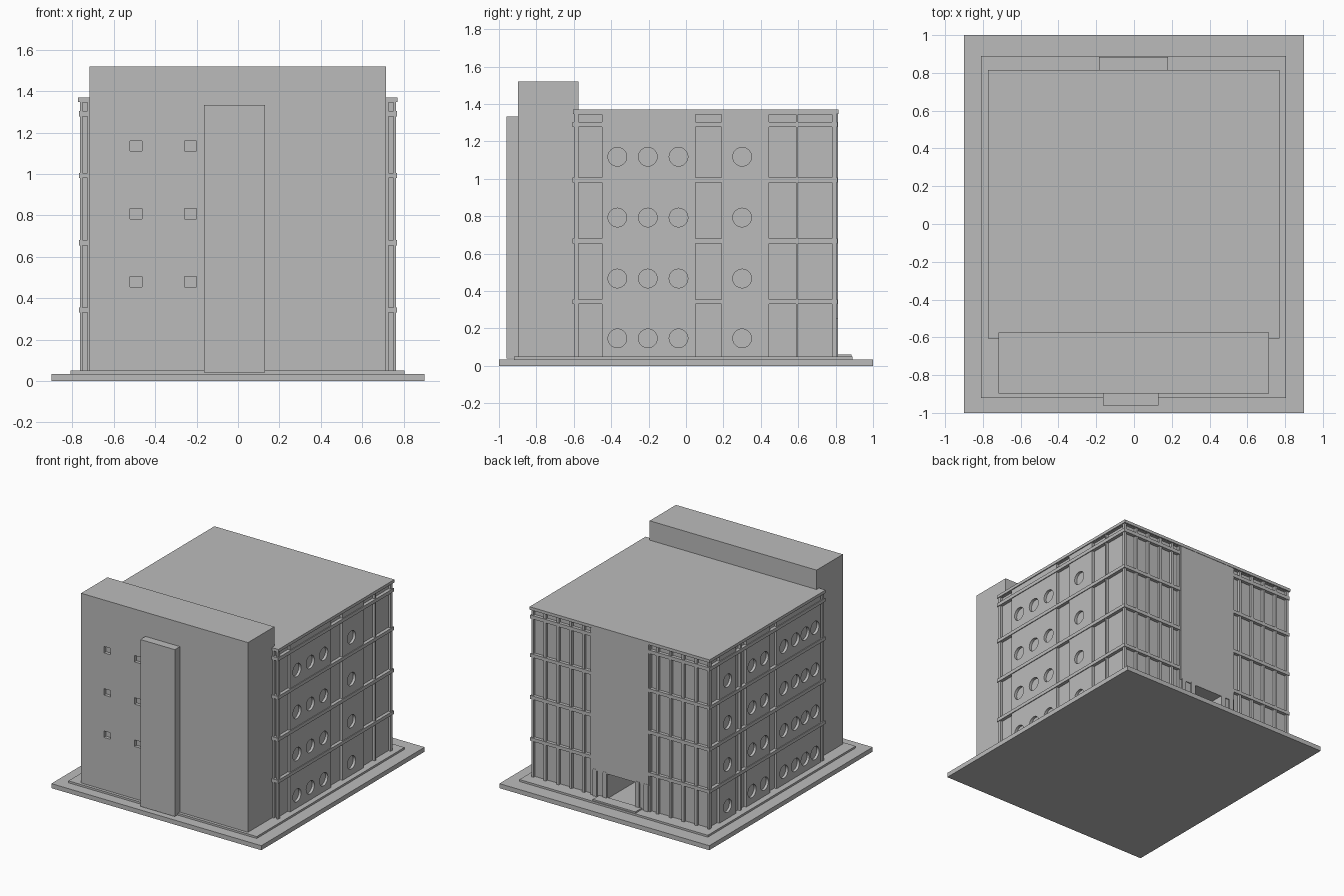
import bpy, bmesh
from mathutils import Matrix

cube = bpy.data.objects.get("Cube")
if cube:
    bpy.data.objects.remove(cube, do_unlink=True)

grey = bpy.data.materials.new("plain grey")
grey.use_nodes = True
COL = (0.5, 0.5, 0.5, 1)
grey.diffuse_color = COL
grey.node_tree.nodes["Principled BSDF"].inputs["Base Color"].default_value = COL


def add_box(bm, x, y, z):
    """Box from three (low, high) ranges."""
    size = [b - a for a, b in (x, y, z)]
    mid = [(a + b) / 2 for a, b in (x, y, z)]
    m = Matrix.Translation(mid) @ Matrix.Diagonal((*size, 1))
    bmesh.ops.create_cube(bm, size=1, matrix=m)


def finish(bm, name):
    me = bpy.data.meshes.new(name)
    bm.to_mesh(me)
    bm.free()
    me.materials.append(grey)
    ob = bpy.data.objects.new(name, me)
    bpy.context.scene.collection.objects.link(ob)
    return ob


def boxes(name, *ranges):
    bm = bmesh.new()
    for r in ranges:
        add_box(bm, *r)
    return finish(bm, name)


def cut(target, bm, name):
    cutter = finish(bm, name)
    cutter.hide_render = True
    cutter.hide_viewport = True
    mod = target.modifiers.new("openings", 'BOOLEAN')
    mod.operation = 'DIFFERENCE'
    mod.solver = 'EXACT'
    mod.object = cutter
    # bake the openings and discard the cutter
    dg = bpy.context.evaluated_depsgraph_get()
    baked = bpy.data.meshes.new_from_object(target.evaluated_get(dg))
    target.modifiers.clear()
    target.data = baked
    bpy.data.objects.remove(cutter, do_unlink=True)


# Ground, plinth and door step
boxes("ground_slab", ((-.9, .9), (-1, 1), (0, .035)))
boxes("plinth", ((-.81, .805), (-.92, .89), (.03, .05)))
boxes("door_step", ((-.185, .18), (.8, .885), (.045, .062)))

# Main block
BASE, EAVE = .05, 1.35
WX, WY0, WY1, DEEP = .763, -.6, .805, .02
block = boxes("main_block", ((-WX, WX), (WY0, WY1), (BASE - .01, EAVE)))

openings = bmesh.new()
tall = (BASE, EAVE - .005)
# Side window strips and round windows
strips = {1: [(-.575, -.45), (.05, .19), (.222, .228), (.445, .587), (.6, .78)],
          -1: [(-.575, -.56), (-.02, .06), (.35, .41), (.425, .48), (.68, .78)]}
rounds = {1: [-.367, -.204, -.04, .30],
          -1: [-.49, -.37, -.25, -.11, .13, .28, .58]}
for side in (1, -1):
    x = sorted((side * (WX - DEEP), side * (WX + .05)))
    for y in strips[side]:
        if y[1] - y[0] > .01:
            add_box(openings, x, y, tall)
    for y in rounds[side]:
        for z in (.147, .467, .793, 1.118):
            m = Matrix.Translation((side * WX, y, z)) @ Matrix.Rotation(1.5707963, 4, 'Y')
            bmesh.ops.create_cone(openings, cap_ends=True, segments=32, radius1=.05,
                                  radius2=.05, depth=DEEP * 2, matrix=m)
    # Narrow strips on the front returns
    add_box(openings, sorted((side * .728, side * .75)), (WY0 - .05, WY0 + DEEP), tall)
    # Back window strips
    posts = [.25, .32, .43, .54, .65, .76]
    for a, b in zip(posts, posts[1:]):
        add_box(openings, sorted((side * (a + .007), side * (b - .014))),
                (WY1 - DEEP, WY1 + .05), tall)
# Deep entrance
add_box(openings, (-.13, .11), (.3, WY1 + .05), (.055, .25))
cut(block, openings, "opening_cutter")

# Floor bands, roof and plain back panel
levels = [(.33, .356), (.655, .682), (.98, 1.006), (1.278, 1.305)]
boxes("floor_bands", *[((-.769, .769), (-.607, .81), z) for z in levels])
boxes("roof_slab", ((-.773, .77), (-.605, .815), (EAVE - .003, 1.37)))
boxes("back_panel", ((-.245, .245), (.78, .812), (.25, EAVE)))
boxes("entrance_posts", *[((x - .018, x + .018), (.79, .814), (BASE, .26))
                          for x in (-.225, -.15, .13, .215)])

# Front tower with small square windows
tower = boxes("front_tower", ((-.717, .714), (-.897, -.575), (BASE - .01, 1.52)))
holes = bmesh.new()
for x in (-.492, -.23):
    for z in (.48, .808, 1.135):
        add_box(holes, (x - .029, x + .029), (-.95, -.872), (z - .025, z + .025))
cut(tower, holes, "tower_window_cutter")

# Projecting shaft
boxes("front_shaft", ((-.165, .13), (-.96, -.89), (BASE - .01, 1.333)))
